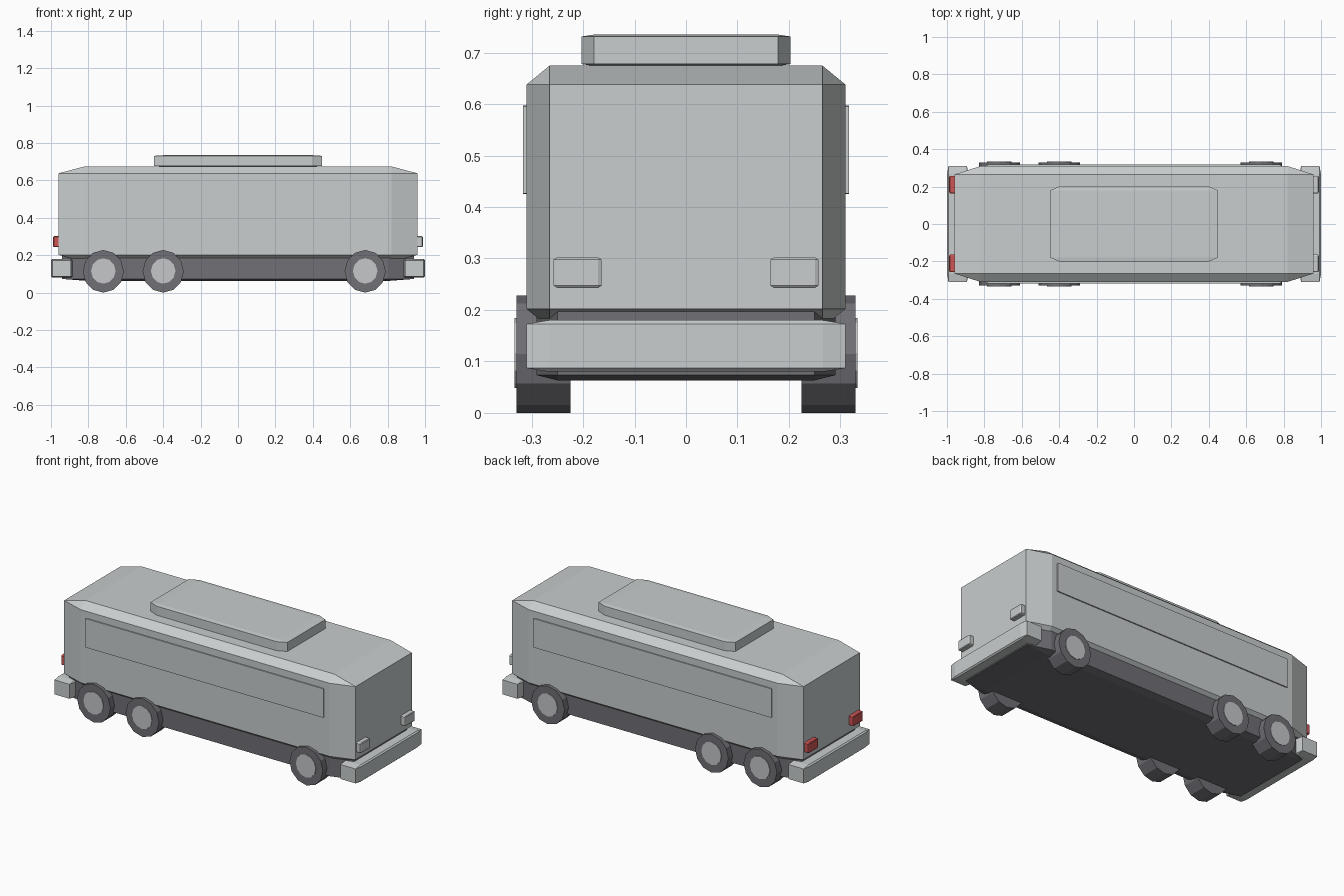
import bpy
import bmesh
import math
from mathutils import Matrix, Vector

cube = bpy.data.objects.get("Cube")
if cube:
    bpy.data.objects.remove(cube, do_unlink=True)


def material(name, rgb):
    m = bpy.data.materials.new(name)
    m.use_nodes = True
    colour = (*rgb, 1)
    m.diffuse_color = colour
    m.node_tree.nodes["Principled BSDF"].inputs["Base Color"].default_value = colour
    return m


PAINT = material("light grey paint", (0.58, 0.61, 0.61))
DARK = material("dark grey rubber", (0.16, 0.16, 0.18))
HUB = material("hub grey", (0.56, 0.57, 0.58))
RED = material("tail light red", (0.62, 0.09, 0.09))


def add_object(name, bm, mat):
    bmesh.ops.recalc_face_normals(bm, faces=bm.faces)
    mesh = bpy.data.meshes.new(name)
    bm.to_mesh(mesh)
    bm.free()
    mesh.materials.append(mat)
    ob = bpy.data.objects.new(name, mesh)
    bpy.context.scene.collection.objects.link(ob)
    return ob


def chamfer_box(name, low, high, mat, ratio=0.07):
    """Box whose chamfer is proportional to its size along each axis."""
    low, high = Vector(low), Vector(high)
    bm = bmesh.new()
    bmesh.ops.create_cube(bm, size=1)
    bmesh.ops.bevel(bm, geom=bm.edges[:], offset=ratio, segments=1, affect='EDGES')
    bmesh.ops.scale(bm, vec=high - low, verts=bm.verts)
    bmesh.ops.translate(bm, vec=(low + high) / 2, verts=bm.verts)
    return add_object(name, bm, mat)


def disc(name, x, y, z, radius, width, mat, squash=0.965):
    """Twelve-sided cylinder lying along y."""
    bm = bmesh.new()
    bmesh.ops.create_cone(bm, cap_ends=True, segments=12, radius1=radius,
                          radius2=radius, depth=width,
                          matrix=Matrix.Rotation(math.pi / 2, 4, 'X'))
    bmesh.ops.scale(bm, vec=(squash, 1, 1), verts=bm.verts)
    bmesh.ops.translate(bm, vec=(x, y, z), verts=bm.verts)
    return add_object(name, bm, mat)


# Body shell, chassis and roof unit
chamfer_box("body", (-0.96, -0.31, 0.165), (0.96, 0.31, 0.675), PAINT, 0.073)
chamfer_box("chassis", (-0.94, -0.29, 0.063), (0.94, 0.29, 0.21), DARK)
chamfer_box("roof_unit", (-0.45, -0.203, 0.674), (0.45, 0.203, 0.735), PAINT, 0.06)

# Bumpers and lamps at both ends
for end, sx, lamp in (("front", 1, PAINT), ("rear", -1, RED)):
    xs = sorted((0.885 * sx, 1.0 * sx))
    chamfer_box(end + "_bumper", (xs[0], -0.31, 0.08), (xs[1], 0.31, 0.18), PAINT)
    for side, sy in (("left", 1), ("right", -1)):
        xs = sorted((0.94 * sx, 0.988 * sx))
        ys = sorted((0.164 * sy, 0.257 * sy))
        chamfer_box(f"{end}_{side}_lamp", (xs[0], ys[0], 0.243),
                    (xs[1], ys[1], 0.302), lamp)

# Side panels and wheels
for side, sy in (("left", 1), ("right", -1)):
    ys = sorted((0.298 * sy, 0.317 * sy))
    chamfer_box(side + "_side_panel", (-0.785, ys[0], 0.425),
                (0.785, ys[1], 0.597), PAINT, 0.008)
    for axle, x in (("front", 0.68), ("middle", -0.40), ("rear", -0.72)):
        disc(f"{axle}_{side}_tyre", x, 0.277 * sy, 0.114, 0.114, 0.105, DARK)
        disc(f"{axle}_{side}_hub", x, 0.318 * sy, 0.116, 0.068, 0.03, HUB)
